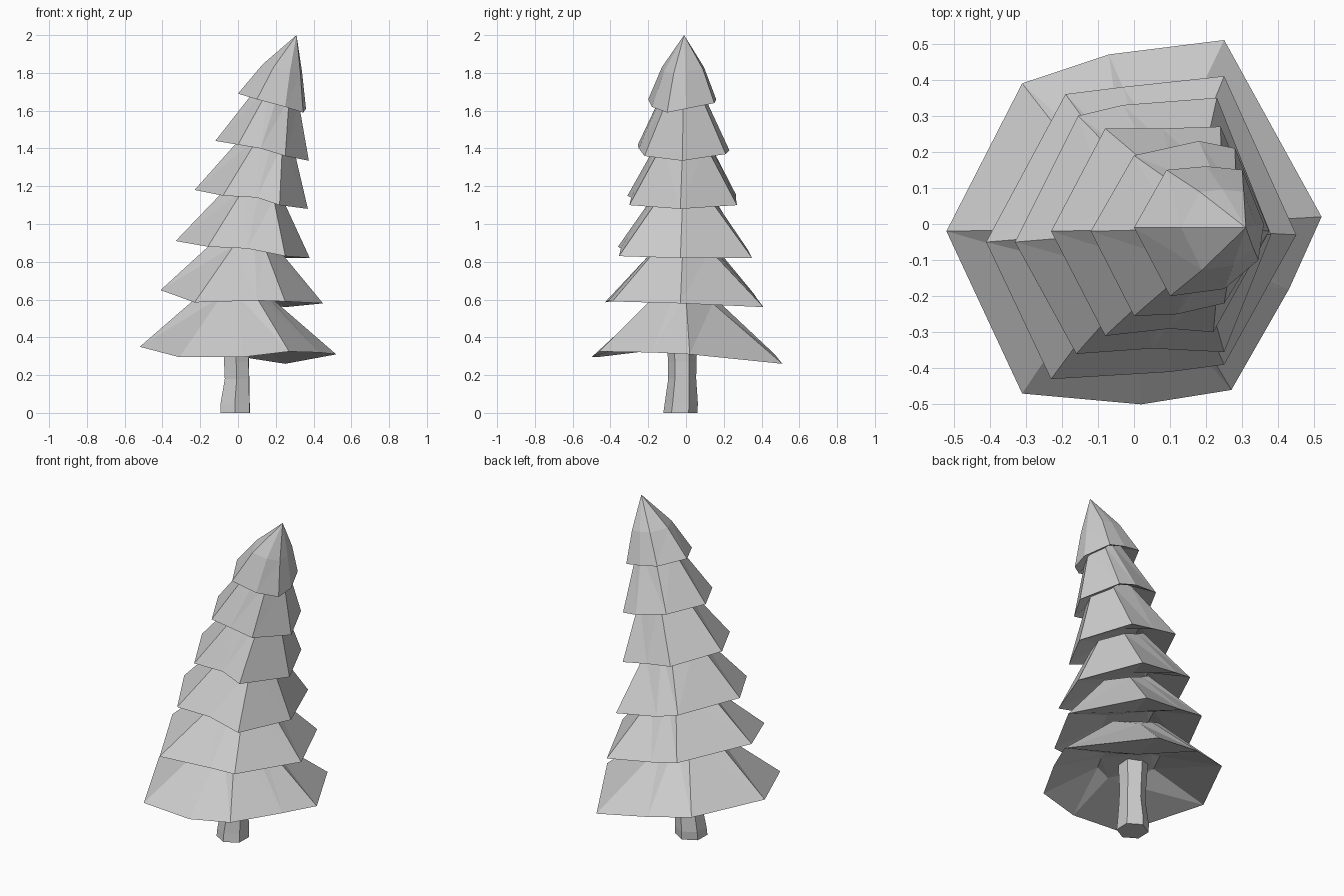
import bpy, bmesh, math

if "Cube" in bpy.data.objects:
    bpy.data.objects.remove(bpy.data.objects["Cube"])


def loft(name, rings):
    """Closed flat-shaded solid through rings; a ring of one point makes a tip."""
    bm = bmesh.new()
    rows = [[bm.verts.new(p) for p in ring] for ring in rings]
    n = len(rows[0])
    for a, b in zip(rows, rows[1:]):
        for i in range(n):
            j = (i + 1) % n
            if len(b) == 1:
                bm.faces.new((a[i], a[j], b[0]))
            else:
                bm.faces.new((a[i], a[j], b[j], b[i]))
    bm.faces.new(rows[0][::-1])
    if len(rows[-1]) > 1:
        bm.faces.new(rows[-1])
    bmesh.ops.triangulate(bm, faces=bm.faces[:])
    bmesh.ops.recalc_face_normals(bm, faces=bm.faces[:])
    mesh = bpy.data.meshes.new(name)
    bm.to_mesh(mesh)
    bm.free()
    obj = bpy.data.objects.new(name, mesh)
    bpy.context.collection.objects.link(obj)
    return obj


def shrink(rim, cx, cy, s, rise):
    return [(cx + (x - cx) * s, cy + (y - cy) * s, z + rise) for x, y, z in rim]


def tier(name, rim, cx, s, h, rise=0.09, tip=None):
    """Skirt of branches: hollow underside, rim, then a leaning top."""
    n = len(rim)
    mx = sum(p[0] for p in rim) / n
    my = sum(p[1] for p in rim) / n
    under = shrink(rim, mx, my, 0.35, rise)
    if tip:
        mid = [tuple(p[k] + (tip[k] - p[k]) * f for k, f in enumerate((0.42, 0.38, 0.5)))
               for p in rim]
        rings = [under, rim, mid, [tip]]
    else:
        rings = [under, rim, shrink(rim, cx, -0.01, s, h)]
    return loft(name, rings)


# Branch tiers, bottom to top; rims run counter-clockwise from the left corner
tier("branches_1", [(-.52, -.02, .35), (-.31, -.47, .295), (.02, -.50, .295),
                    (.27, -.46, .325), (.43, -.18, .32), (.52, .02, .31),
                    (.25, .51, .26), (-.07, .47, .31), (-.31, .39, .34)],
     0.0, 0.29, 0.32, 0.10)
tier("branches_2", [(-.41, -.05, .65), (-.23, -.43, .585), (.10, -.41, .595),
                    (.25, -.39, .59), (.45, -.03, .58), (.25, .41, .56),
                    (-.03, .38, .60), (-.19, .36, .63)],
     0.08, 0.33, 0.30)
tier("branches_3", [(-.33, -.05, .91), (-.16, -.36, .88), (.05, -.345, .87),
                    (.25, -.355, .83), (.38, -.03, .82), (.23, .35, .82),
                    (-.03, .33, .86), (-.155, .30, .89)],
     0.15, 0.40, 0.30)
tier("branches_4", [(-.23, -.02, 1.18), (-.08, -.31, 1.15), (.10, -.29, 1.14),
                    (.22, -.30, 1.10), (.37, -.03, 1.08), (.24, .27, 1.10),
                    (.08, .265, 1.13), (-.08, .265, 1.155)],
     0.245, 0.40, 0.32)
tier("branches_5", [(-.12, -.02, 1.44), (.0, -.255, 1.42), (.12, -.25, 1.40),
                    (.25, -.22, 1.36), (.375, -.02, 1.335), (.28, .21, 1.37),
                    (.18, .23, 1.39), (.0, .19, 1.425)],
     0.285, 0.42, 0.30)
tier("treetop", [(.0, -.01, 1.69), (.10, -.20, 1.66), (.25, -.18, 1.62),
                 (.345, -.10, 1.59), (.36, .0, 1.61), (.30, .15, 1.64),
                 (.20, .16, 1.66), (.09, .15, 1.68)],
     0, 0, 0, 0.06, tip=(.31, -.01, 2.0))

# Trunk: slightly crooked six-sided post, flared at the foot
trunk = []
for z, r, cx, cy in ((0, .09, -.015, -.03), (.05, .088, -.015, -.025),
                     (.18, .074, -.005, -.02), (.27, .075, -.008, -.02),
                     (.45, .085, -.01, -.02)):
    trunk.append([(cx + r * math.cos(k * math.pi / 3 + .5),
                   cy + r * math.sin(k * math.pi / 3 + .5), z) for k in range(6)])
loft("trunk", trunk)
